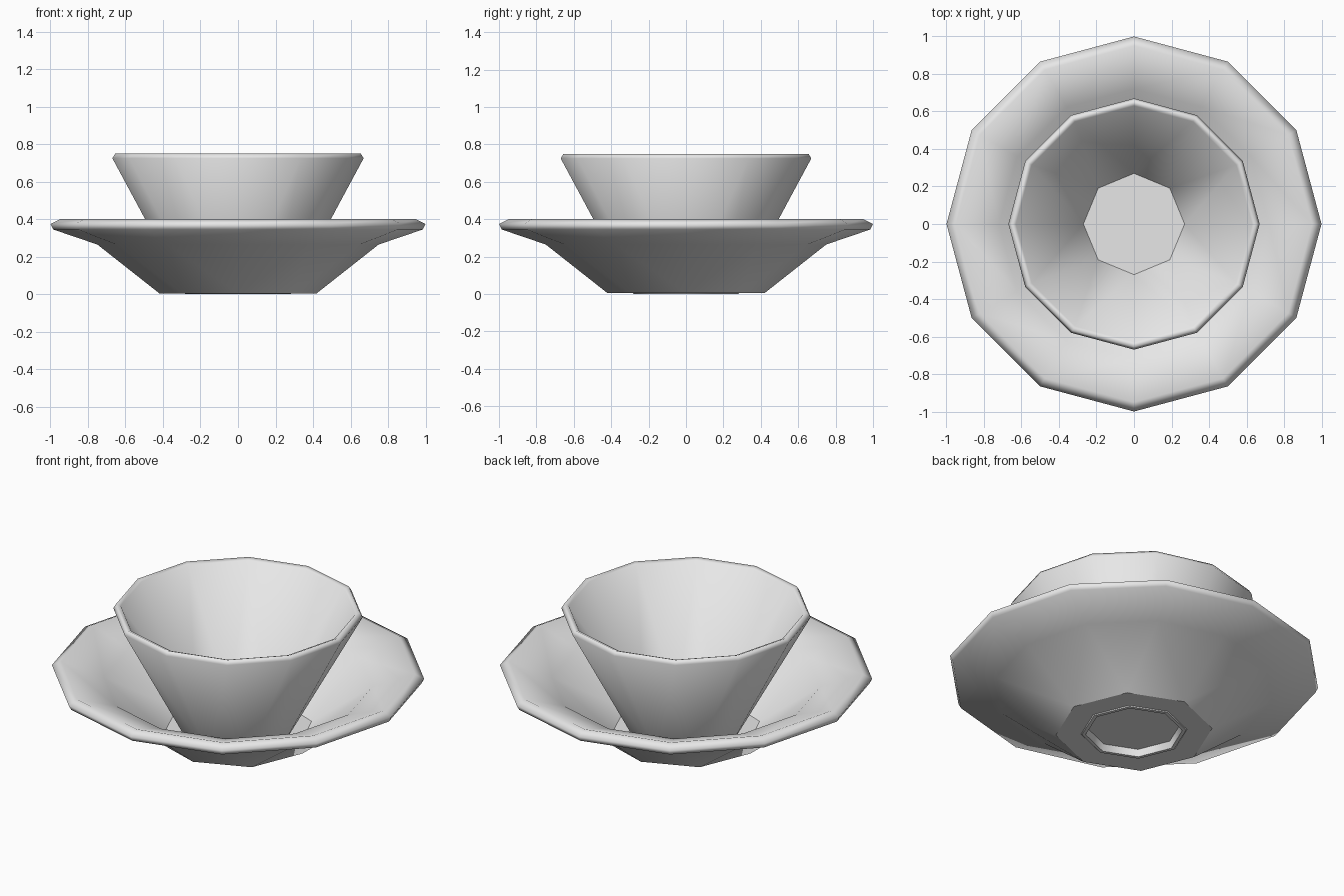
import bpy, bmesh, math

if "Cube" in bpy.data.objects:
    bpy.data.objects.remove(bpy.data.objects["Cube"], do_unlink=True)

GREY = (0.8, 0.8, 0.8, 1.0)
clay = bpy.data.materials.new("light_grey")
clay.use_nodes = True
clay.diffuse_color = GREY
clay.node_tree.nodes["Principled BSDF"].inputs["Base Color"].default_value = GREY


def add_ring(bm, radius, z, sides):
    step = math.tau / sides
    return [bm.verts.new((radius * math.cos(i * step), radius * math.sin(i * step), z))
            for i in range(sides)]


def bridge(bm, a, b):
    """Join two rings, zipping triangles where their side counts differ."""
    na, nb = len(a), len(b)
    if na == nb:
        for i in range(na):
            k = (i + 1) % na
            bm.faces.new((a[i], a[k], b[k], b[i]))
        return
    i = j = 0
    while i < na or j < nb:
        if j == nb or (i < na and (i + 0.5) / na < (j + 0.5) / nb):
            bm.faces.new((a[i % na], a[(i + 1) % na], b[j % nb]))
            i += 1
        else:
            bm.faces.new((a[i % na], b[(j + 1) % nb], b[j % nb]))
            j += 1


def lathe(name, profile, closed):
    """Build a turned part from (radius, height, sides, sharp) rings."""
    bm = bmesh.new()
    rings = [add_ring(bm, r, z, n) for r, z, n, _ in profile]
    for a, b in zip(rings, rings[1:]):
        bridge(bm, a, b)
    if closed:
        bridge(bm, rings[-1], rings[0])
    else:
        bm.faces.new(rings[0])
        bm.faces.new(rings[-1])
    bmesh.ops.recalc_face_normals(bm, faces=bm.faces)
    for face in bm.faces:
        face.smooth = True
    for ring, (_, _, n, sharp) in zip(rings, profile):
        if sharp:
            for i in range(n):
                bm.edges.get((ring[i], ring[(i + 1) % n])).smooth = False
    mesh = bpy.data.meshes.new(name)
    bm.to_mesh(mesh)
    bm.free()
    mesh.materials.append(clay)
    obj = bpy.data.objects.new(name, mesh)
    bpy.context.collection.objects.link(obj)
    return obj


RIM, BASE = 12, 8

# Saucer: flat base with a central opening, flared wall, wide lip
lathe("saucer", [
    (0.285, 0.005, BASE, True),
    (0.42, 0.005, BASE, True),
    (0.75, 0.265, RIM, False),
    (0.985, 0.345, RIM, False),
    (1.0, 0.375, RIM, False),
    (0.95, 0.40, RIM, False),
    (0.72, 0.315, RIM, False),
    (0.40, 0.05, BASE, True),
    (0.285, 0.05, BASE, True),
], closed=True)

# Cup: recessed foot, flared wall, rounded rim, flat inner floor
lathe("cup", [
    (0.25, 0.04, BASE, True),
    (0.26, 0.0, BASE, True),
    (0.28, 0.0, BASE, True),
    (0.67, 0.725, RIM, False),
    (0.655, 0.75, RIM, False),
    (0.63, 0.74, RIM, False),
    (0.27, 0.07, BASE, True),
], closed=False)
